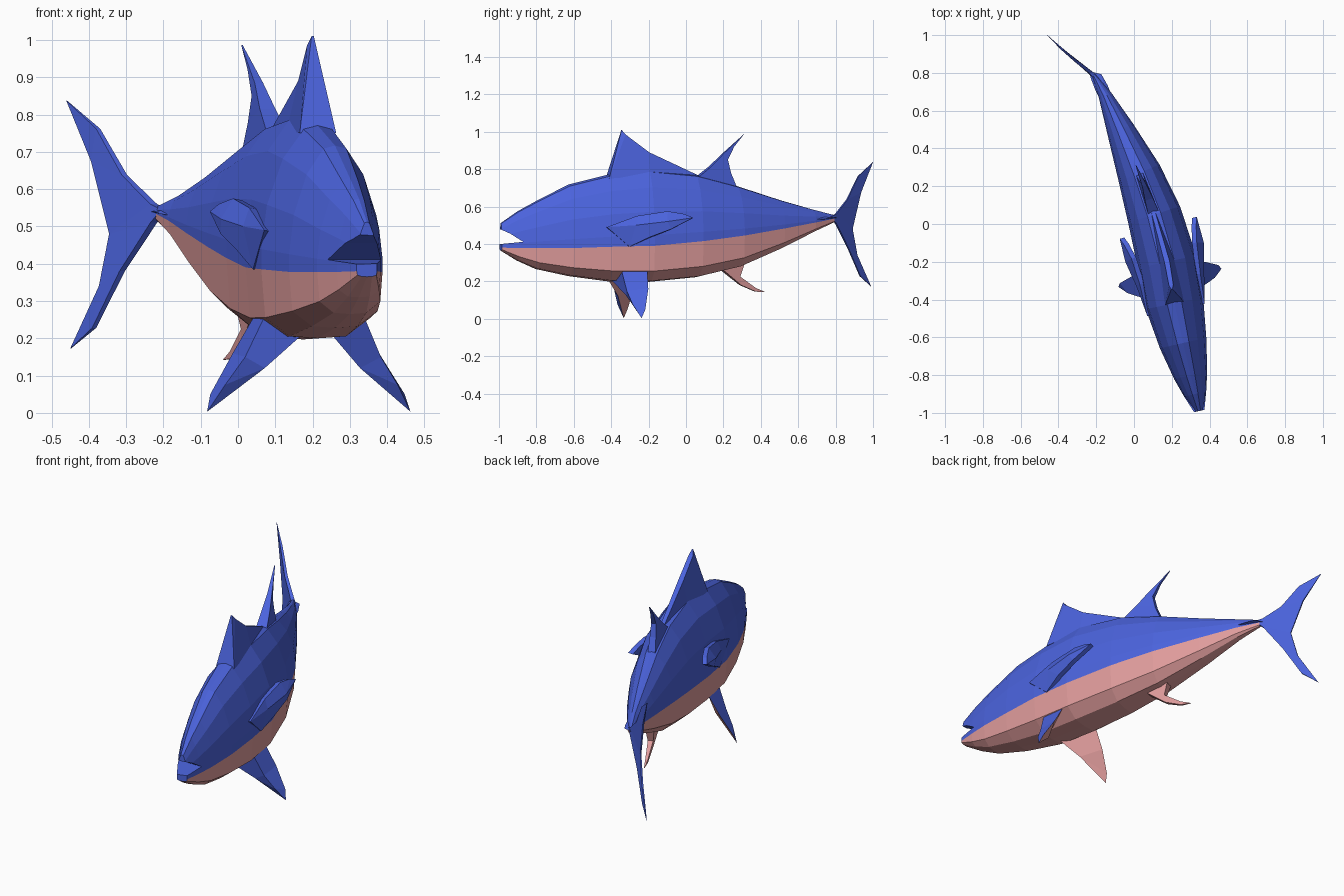
import bpy, bmesh, math
from mathutils import Vector

if "Cube" in bpy.data.objects:
    bpy.data.objects.remove(bpy.data.objects["Cube"])


def material(name, rgb):
    m = bpy.data.materials.new(name)
    m.diffuse_color = (*rgb, 1)
    m.use_nodes = True
    m.node_tree.nodes["Principled BSDF"].inputs["Base Color"].default_value = m.diffuse_color
    return m


BLUE = material("blue_back", (0.07, 0.125, 0.72))
PINK = material("pink_belly", (0.74, 0.33, 0.33))

# Bent spine, seen from the top: (y, x)
SPINE = [(-1, .348), (-.8, .30), (-.63, .26), (-.4, .21), (-.2, .175), (0, .123),
         (.2, .056), (.33, .002), (.6, -.115), (.78, -.2), (.89, -.343), (1, -.46)]


def spine_x(s):
    for (a, xa), (b, xb) in zip(SPINE, SPINE[1:]):
        if s <= b or b == 1:
            return xa + (xb - xa) * (s - a) / (b - a)


def place(s, d, z):
    """Point at s along the spine, d sideways from it, at height z."""
    c = max(-.9, min(.7, s))
    n = Vector((1, -(spine_x(c + .08) - spine_x(c - .08)) / .16, 0)).normalized()
    return Vector((spine_x(s), s, z)) + n * d


def make(name, verts, faces, pink=()):
    """Mesh object; faces whose index is in pink get the belly colour."""
    bm = bmesh.new()
    vs = [bm.verts.new(v) for v in verts]
    for i, f in enumerate(faces):
        bm.faces.new([vs[k] for k in f]).material_index = int(i in pink)
    bmesh.ops.recalc_face_normals(bm, faces=bm.faces)
    mesh = bpy.data.meshes.new(name)
    bm.to_mesh(mesh)
    bm.free()
    mesh.materials.append(BLUE)
    mesh.materials.append(PINK)
    ob = bpy.data.objects.new(name, mesh)
    bpy.context.collection.objects.link(ob)
    return ob


def fin(name, outline, strips, all_pink=False):
    """Upright fin on the spine: outline of (s, z, half thickness), side split in strips."""
    n = len(outline)
    verts = [place(s, sg * t, z) for sg in (1, -1) for s, z, t in outline]
    faces = [[k + o for k in f] for o in (0, n) for f in strips]
    faces += [[i, (i + 1) % n, n + (i + 1) % n, n + i] for i in range(n)]
    return make(name, verts, faces, range(len(faces)) if all_pink else ())


# Body stations: spine position, half width, top, colour line, bottom
STATIONS = [(-.99, .028, .512, .38, .365), (-.9, .06, .575, .378, .31),
            (-.8, .09, .63, .378, .265), (-.63, .126, .717, .378, .228),
            (-.42, .155, .77, .385, .20), (-.2, .158, .795, .39, .197),
            (.05, .144, .77, .415, .222), (.27, .117, .71, .445, .275),
            (.5, .074, .635, .483, .375), (.68, .036, .583, .515, .465),
            (.79, .01, .555, .535, .515)]
# Half section: (share of width, share of height above or below the colour line)
UPPER = [(0, 1), (.25, .975), (.62, .77), (.9, .45), (1, .14), (1, 0)]
LOWER = [(.93, -.7), (.5, -.97), (0, -1)]
half = UPPER + LOWER
section = half + [(-a, b) for a, b in half[-2:0:-1]]
N = len(section)
verts, faces, pink = [], [], []
for s, w, top, line, bot in STATIONS:
    for a, b in section:
        verts.append(place(s, a * w, line + b * ((top - line) if b > 0 else (line - bot))))
for r in range(len(STATIONS) - 1):
    for k in range(N):
        if min(section[k][1], section[(k + 1) % N][1]) < -.01:
            pink.append(len(faces))
        faces.append([r * N + k, r * N + (k + 1) % N, (r + 1) * N + (k + 1) % N, (r + 1) * N + k])
faces += [list(range(N)), list(range((len(STATIONS) - 1) * N, len(STATIONS) * N))]
body = make("body", verts, faces, pink)

# Open mouth, cut out with a wedge
wedge = [(-1.05, .495), (-.985, .475), (-.94, .455), (-.87, .411), (-1.05, .394)]
m = len(wedge)
cutter = make("mouth_cutter", [(x, y, z) for x in (0, .7) for y, z in wedge],
              [list(range(m)), list(range(m, 2 * m))] +
              [[i, (i + 1) % m, m + (i + 1) % m, m + i] for i in range(m)])
cutter.hide_render = True
mod = body.modifiers.new("mouth", 'BOOLEAN')
mod.operation = 'DIFFERENCE'
mod.solver = 'EXACT'
mod.object = cutter
bpy.context.view_layer.objects.active = body
bpy.ops.object.modifier_apply(modifier="mouth")
bpy.data.objects.remove(cutter)

# Fins on the midline
fin("front_dorsal_fin",
    [(-.42, .75, .05), (-.345, 1.01, .003), (-.325, .985, .012), (-.2, .89, .014),
     (.06, .768, .01), (-.2, .76, .045)],
    [(0, 1, 2), (0, 2, 3, 5), (3, 4, 5)])
fin("rear_dorsal_fin",
    [(.05, .75, .03), (.13, .815, .022), (.2, .885, .012), (.31, .987, .002),
     (.255, .92, .008), (.22, .85, .012), (.235, .78, .016), (.27, .69, .02)],
    [(0, 1, 6, 7), (1, 2, 5, 6), (2, 3, 4, 5)])
fin("anal_fin",
    [(.18, .27, .025), (.29, .18, .012), (.37, .145, .007), (.425, .142, .002),
     (.37, .165, .007), (.285, .225, .014), (.31, .31, .025)],
    [(0, 1, 5, 6), (1, 2, 4, 5), (2, 3, 4)], True)
fin("tail_fin",
    [(.77, .545, .012), (.80, .56, .01), (.86, .637, .008), (.92, .762, .006), (1, .838, .001),
     (.935, .675, .004), (.89, .48, .003), (.915, .34, .004), (.99, .172, .001), (.93, .228, .006),
     (.865, .38, .008), (.80, .51, .01)],
    [(0, 1, 6, 11), (1, 2, 5, 6), (2, 3, 5), (3, 4, 5), (6, 7, 10, 11), (7, 9, 10), (7, 8, 9)])

# Paired fins and tail keels, mirrored across the bent spine
PECTORAL = [(-.455, .155, .49), (-.29, .163, .55), (-.14, .178, .575), (-.06, .197, .56),
            (-.02, .212, .54), (-.13, .21, .48), (-.23, .188, .437), (-.33, .16, .385)]
PELVIC = [(-.37, .135, .26), (-.35, .185, .15), (-.325, .235, .075), (-.285, .277, .003),
          (-.265, .265, .05), (-.24, .2, .16), (-.235, .14, .26), (-.405, .045, .205), (-.34, .13, .12)]
KEEL = [(.64, .03, .527), (.72, .035, .533), (.78, .03, .54), (.81, .0, .54), (.64, .0, .55),
        (.64, .0, .515)]
for side, sg in (("right", 1), ("left", -1)):
    ring = [place(s, sg * d, z) for s, d, z in PECTORAL]
    inner = [place(s, sg * (d - .025), z - .005) for s, d, z in PECTORAL]
    crease = [place(s, sg * d, z) for s, d, z in ((-.3, .182, .5), (-.15, .214, .52))]
    p = len(ring)
    make(side + "_pectoral_fin", ring + inner + crease,
         [(0, 1, 16), (1, 2, 17, 16), (2, 3, 17), (3, 4, 17), (4, 5, 17), (5, 6, 16, 17),
          (6, 7, 16), (7, 0, 16), (8, 9, 14, 15), (9, 10, 13, 14), (10, 11, 12, 13)] +
         [(i, (i + 1) % p, p + (i + 1) % p, p + i) for i in range(p)])
    # Outer and front faces blue, inner faces pink
    make(side + "_pelvic_fin", [place(s, sg * d, z) for s, d, z in PELVIC],
         [(0, 1, 5, 6), (1, 2, 4, 5), (2, 3, 4), (0, 1, 8, 7), (1, 2, 8), (2, 3, 8),
          (3, 4, 8), (4, 5, 8), (5, 6, 7, 8), (6, 0, 7)],
         range(6, 10))
    make(side + "_tail_keel", [place(s, sg * d, z) for s, d, z in KEEL],
         [(0, 1, 4), (1, 2, 4), (2, 3, 4), (0, 1, 5), (1, 2, 5), (2, 3, 5), (0, 4, 5)])
